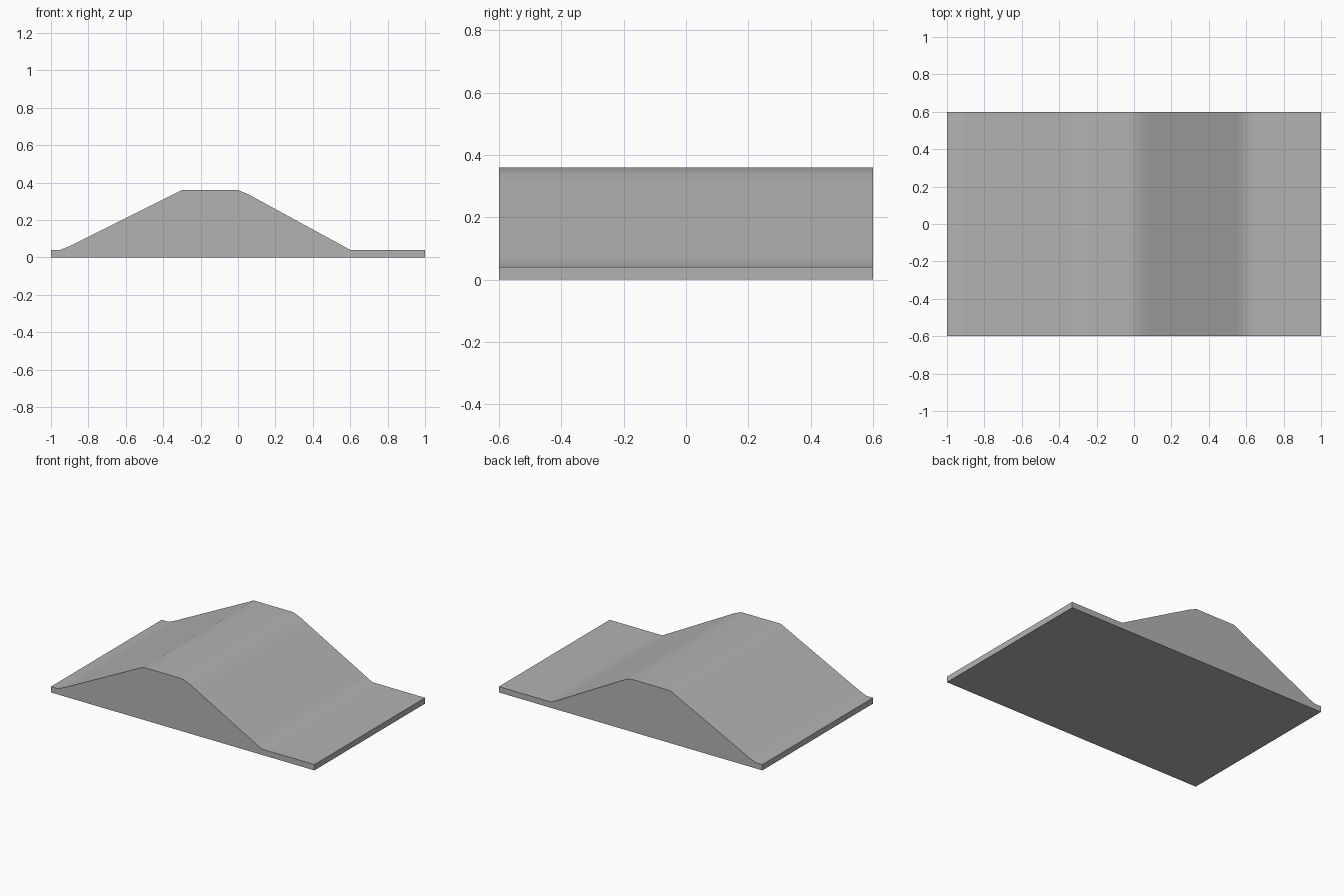
import bpy, bmesh, math

cube = bpy.data.objects.get("Cube")
if cube:
    bpy.data.objects.remove(cube, do_unlink=True)

HALF_WIDTH = 0.6
STEPS = 40

# Key points of the upper outline (x, z)
outline = [(-1, 0.04), (-0.95, 0.04), (-0.9, 0.06), (-0.3, 0.36), (0, 0.36),
           (0.05, 0.34), (0.6, 0.04), (1, 0.04)]


def height(x):
    """Height of the ramp surface along its length."""
    for (x0, z0), (x1, z1) in zip(outline, outline[1:]):
        if x <= x1 + 1e-6:
            return z0 + (z1 - z0) * (x - x0) / (x1 - x0)
    return outline[-1][1]


# Matte grey
grey = bpy.data.materials.new("stone_grey")
grey.use_nodes = True
colour = (0.45, 0.45, 0.45, 1)
grey.diffuse_color = colour
grey.node_tree.nodes["Principled BSDF"].inputs["Base Color"].default_value = colour

# Side profile, extruded across the width
bm = bmesh.new()
xs = [-1 + 2 * i / STEPS for i in range(STEPS + 1)]
points = [(x, height(x)) for x in xs] + [(1, 0), (-1, 0)]
side = bm.faces.new([bm.verts.new((x, -HALF_WIDTH, z)) for x, z in points])
extruded = bmesh.ops.extrude_face_region(bm, geom=[side], use_keep_orig=True)
moved = [v for v in extruded["geom"] if isinstance(v, bmesh.types.BMVert)]
bmesh.ops.translate(bm, verts=moved, vec=(0, 2 * HALF_WIDTH, 0))
bmesh.ops.recalc_face_normals(bm, faces=bm.faces)

mesh = bpy.data.meshes.new("ramp")
bm.to_mesh(mesh)
bm.free()
mesh.materials.append(grey)
ramp = bpy.data.objects.new("ramp", mesh)
bpy.context.collection.objects.link(ramp)

# Smooth top with crisp borders
bpy.context.view_layer.objects.active = ramp
ramp.select_set(True)
bpy.ops.object.shade_smooth_by_angle(angle=math.radians(30))
